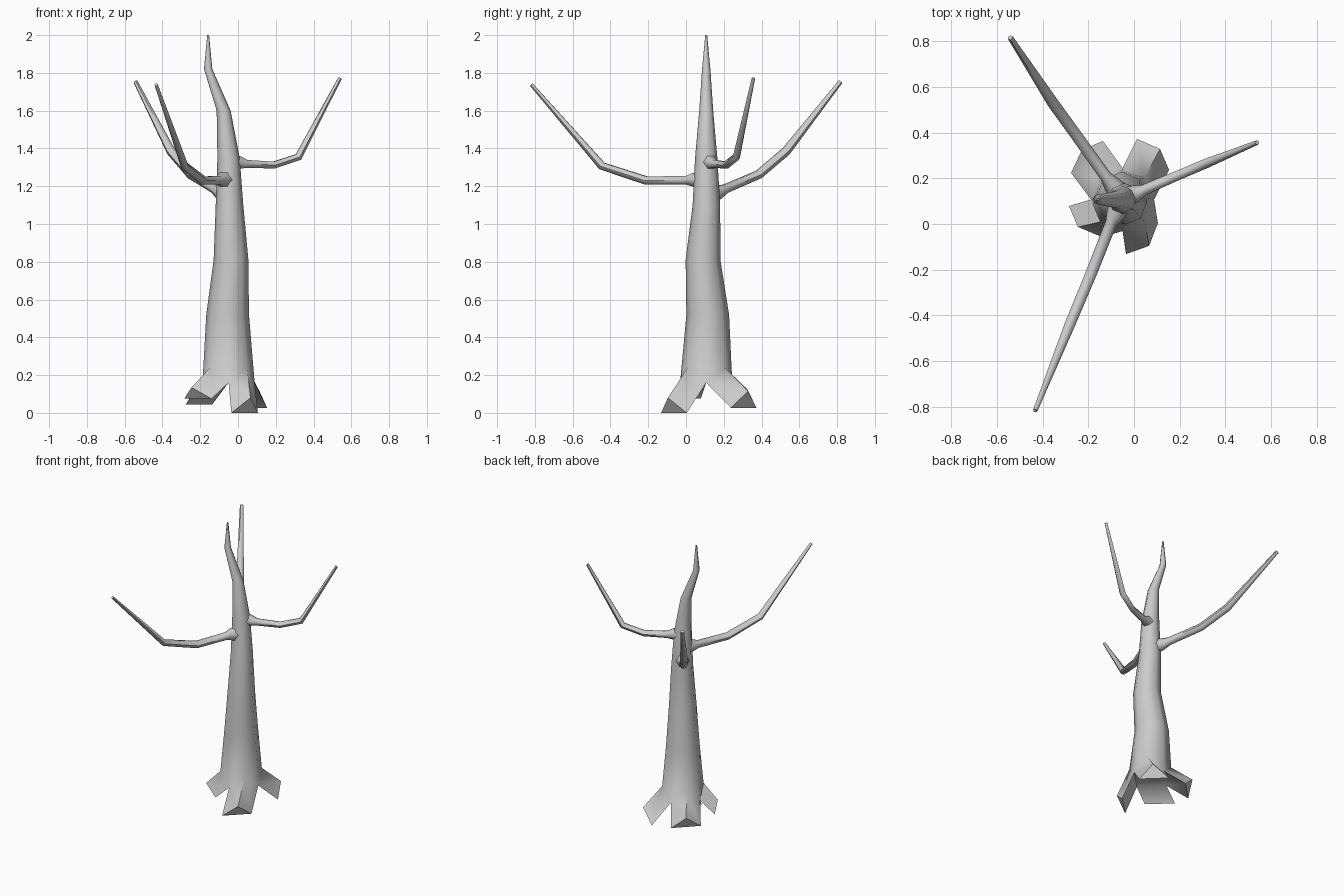
import bpy, bmesh, math
from mathutils import Vector

if "Cube" in bpy.data.objects:
    bpy.data.objects.remove(bpy.data.objects["Cube"])


def finish(bm, name, angle):
    bmesh.ops.recalc_face_normals(bm, faces=bm.faces[:])
    mesh = bpy.data.meshes.new(name)
    bm.to_mesh(mesh)
    bm.free()
    ob = bpy.data.objects.new(name, mesh)
    bpy.context.collection.objects.link(ob)
    bpy.ops.object.select_all(action='DESELECT')
    ob.select_set(True)
    bpy.context.view_layer.objects.active = ob
    bpy.ops.object.shade_smooth_by_angle(angle=math.radians(angle))
    return ob


def bridge(bm, a, b):
    n = len(a)
    for i in range(n):
        bm.faces.new((a[i], a[(i + 1) % n], b[(i + 1) % n], b[i]))


# Trunk: eight-sided rings (x, y, z, radius), lowest ring zigzags into the roots
trunk = [(-0.05, 0.107, 0.20, 0.138), (-0.055, 0.115, 0.52, 0.113),
         (-0.037, 0.09, 0.81, 0.092), (-0.045, 0.108, 1.10, 0.073),
         (-0.05, 0.107, 1.35, 0.059), (-0.076, 0.107, 1.60, 0.037),
         (-0.158, 0.107, 1.82, 0.022), (-0.158, 0.107, 2.0, 0.005)]
bm = bmesh.new()
rings = []
for k, (x, y, z, r) in enumerate(trunk):
    ring = []
    for i in range(8):
        a = i * math.pi / 4
        dz = (0.04 if i % 2 else -0.04) if k == 0 else 0
        ring.append(bm.verts.new((x + r * math.cos(a), y + r * math.sin(a), z + dz)))
    rings.append(ring)
for a, b in zip(rings, rings[1:]):
    bridge(bm, a, b)
bm.faces.new(rings[-1])

# Roots: ridge and two low corners grown from each diagonal of the lowest ring
base = rings[0]
roots = [  # corner, ridge, corner, going round from back right
    ((0.154, 0.237, 0.027), (0.114, 0.329, 0.115), (0.013, 0.373, 0.027)),
    ((-0.136, 0.364, 0.045), (-0.228, 0.325, 0.125), (-0.276, 0.224, 0.045)),
    ((-0.285, 0.079, 0.075), (-0.246, -0.013, 0.135), (-0.14, -0.057, 0.075)),
    ((-0.035, -0.132, 0.0), (0.066, -0.096, 0.08), (0.105, 0.004, 0.0))]
for k, pts in enumerate(roots):
    tip = [bm.verts.new(p) for p in pts]
    bridge(bm, [base[(2 * k + j) % 8] for j in range(3)], tip)
    bm.faces.new(tip)
bm.faces.new(base[::2])
finish(bm, "trunk_and_roots", 50)


# Branches: six-sided tubes along bent paths of (x, y, z, radius)
def branch(name, path):
    bm = bmesh.new()
    pts = [Vector(p[:3]) for p in path]
    rings = []
    for k, p in enumerate(pts):
        d = Vector((0, 0, 0))
        if k > 0:
            d += (p - pts[k - 1]).normalized()
        if k < len(pts) - 1:
            d += (pts[k + 1] - p).normalized()
        d.normalize()
        side = d.cross(Vector((0, 0, 1))).normalized()
        up = side.cross(d)
        r = path[k][3]
        rings.append([bm.verts.new(p + r * (math.cos(i * math.pi / 3) * side
                                            + math.sin(i * math.pi / 3) * up))
                      for i in range(6)])
    for a, b in zip(rings, rings[1:]):
        bridge(bm, a, b)
    bm.faces.new(rings[0])
    bm.faces.new(rings[-1])
    finish(bm, name, 60)


branch("right_branch", [(-0.03, 0.12, 1.33, 0.042), (0.005, 0.133, 1.325, 0.038),
                        (0.045, 0.15, 1.318, 0.024), (0.19, 0.212, 1.312, 0.021),
                        (0.32, 0.267, 1.355, 0.021), (0.54, 0.357, 1.772, 0.01)])
branch("back_left_branch", [(-0.06, 0.13, 1.15, 0.045), (-0.09, 0.165, 1.168, 0.042),
                            (-0.125, 0.21, 1.187, 0.026), (-0.25, 0.385, 1.262, 0.025),
                            (-0.355, 0.53, 1.385, 0.025), (-0.542, 0.817, 1.752, 0.012)])
branch("front_left_branch", [(-0.06, 0.09, 1.236, 0.046), (-0.08, 0.045, 1.234, 0.042),
                             (-0.1, 0.005, 1.232, 0.026), (-0.185, -0.21, 1.23, 0.025),
                             (-0.283, -0.445, 1.307, 0.023), (-0.433, -0.818, 1.737, 0.01)])
